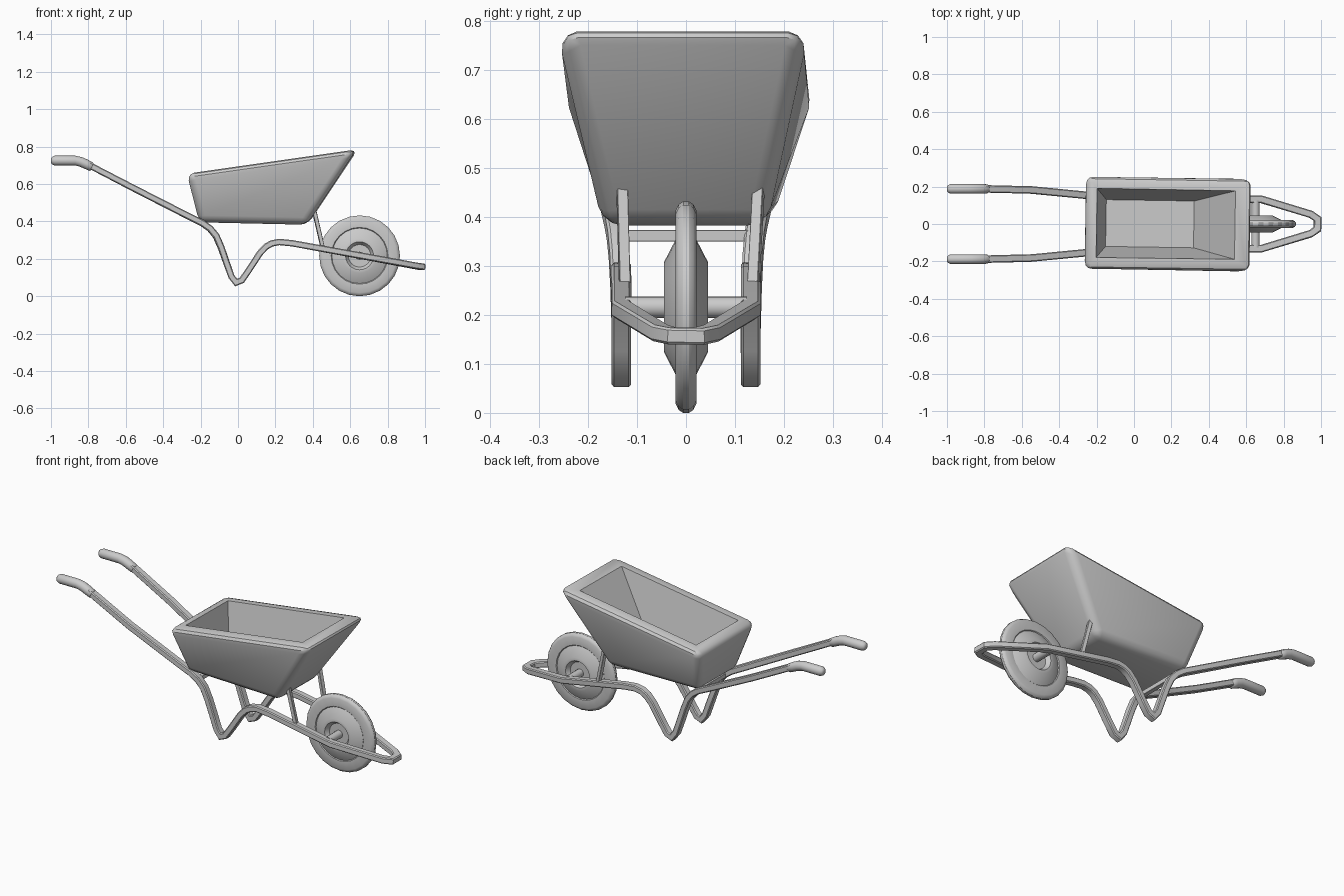
import bpy, bmesh, math
from mathutils import Vector, Matrix

if "Cube" in bpy.data.objects:
    bpy.data.objects.remove(bpy.data.objects["Cube"])


def finish(name, bm, angle=35):
    bmesh.ops.recalc_face_normals(bm, faces=bm.faces)
    me = bpy.data.meshes.new(name)
    bm.to_mesh(me)
    bm.free()
    ob = bpy.data.objects.new(name, me)
    bpy.context.collection.objects.link(ob)
    bpy.ops.object.select_all(action='DESELECT')
    ob.select_set(True)
    bpy.context.view_layer.objects.active = ob
    bpy.ops.object.shade_smooth_by_angle(angle=math.radians(angle))
    return ob


def skin(bm, rings, caps=True):
    rings = [[bm.verts.new(p) for p in r] for r in rings]
    n = len(rings[0])
    for a, b in zip(rings, rings[1:]):
        for i in range(n):
            j = (i + 1) % n
            bm.faces.new((a[i], a[j], b[j], b[i]))
    if caps:
        bm.faces.new(rings[0])
        bm.faces.new(rings[-1])


def bar(name, pts, w, h, c):
    """Sweep a chamfered w x h section along pts with mitred corners."""
    pts = [Vector(p) for p in pts]
    a, b = w / 2, h / 2
    sec = [(a, b - c), (a - c, b), (c - a, b), (-a, b - c),
           (-a, c - b), (c - a, -b), (a - c, -b), (a, c - b)]
    dirs = [(q - p).normalized() for p, q in zip(pts, pts[1:])]
    rings = []
    for i, p in enumerate(pts):
        d = dirs[max(i - 1, 0)]
        n = (d + dirs[min(i, len(dirs) - 1)]).normalized()
        side = d.cross(Vector((0, 0, 1))).normalized()
        up = side.cross(d)
        ring = []
        for u, v in sec:
            o = side * u + up * v
            ring.append(p + o - d * (o.dot(n) / d.dot(n)))
        rings.append(ring)
    bm = bmesh.new()
    skin(bm, rings)
    return finish(name, bm)


def lathe(name, profile, centre, segs, caps=False):
    """Revolve (radius, y) pairs around the y axis."""
    rings = []
    for r, y in profile:
        rings.append([Vector(centre) + Vector((r * math.cos(t), y, r * math.sin(t)))
                      for t in (2 * math.pi * i / segs for i in range(segs))])
    bm = bmesh.new()
    skin(bm, rings, caps)
    return finish(name, bm, 30)


# Frame: one continuous tube from handle, through leg and nose, to other handle
half = [(-.85, .188, .722), (-.8, .188, .703), (-.55, .182, .573), (-.25, .153, .42),
        (-.19, .146, .39), (-.15, .141, .362), (-.117, .137, .322), (-.09, .134, .26),
        (-.06, .132, .175), (-.035, .132, .105), (-.01, .132, .073), (.02, .132, .085),
        (.055, .132, .135), (.117, .132, .23), (.15, .132, .265), (.18, .132, .282),
        (.22, .132, .29), (.29, .132, .283), (.68, .132, .212), (.945, .052, .163),
        (.981, .027, .157)]
bar("frame", half + [(x, -y, z) for x, y, z in reversed(half)], .04, .034, .005)

# Handle grips
grip = [(-1, .725, .012), (-.994, .725, .02), (-.98, .725, .026), (-.87, .725, .026),
        (-.84, .718, .026), (-.81, .705, .026), (-.785, .692, .024), (-.778, .689, .017)]
for s, label in ((1, "left"), (-1, "right")):
    rings = []
    for i, (x, z, r) in enumerate(grip):
        lean = -.25 if 3 < i else 0
        if i > 5:
            lean = -.5
        ax = Vector((1, 0, lean)).normalized()
        up = Vector((-ax.z, 0, ax.x))
        rings.append([Vector((x, s * .188, z)) + up * (r * math.sin(t)) +
                      Vector((0, r * math.cos(t), 0))
                      for t in (2 * math.pi * k / 16 for k in range(16))])
    bm = bmesh.new()
    skin(bm, rings)
    finish(label + "_grip", bm, 50)

# Struts under the sloping front of the tray
for s, label in ((1, "left"), (-1, "right")):
    bar(label + "_strut", [(.403, s * .14 + .009, .475), (.455, s * .131 + .006, .25)],
        .022, .02, .001)

# Cross bar under the back of the tray
bar("cross_bar", [(-.15, -.135, .362), (-.15, .135, .362)], .024, .024, .001)


# Tray: sloped box with rounded outside edges and a sharp inner hollow
def rim(x):
    return .663 + .143 * (x + .214)


def quad(x0, y0, z0, x1, y1, z1):
    return [(x0, -y0, z0), (x1, -y1, z1), (x1, y1, z1), (x0, y0, z0)]


loops = [quad(-.205, .17, .395, .37, .168, .382),
         quad(-.27, .258, rim(-.27), .638, .257, rim(.638)),
         quad(-.2, .185, rim(-.2), .54, .183, rim(.54)),
         quad(-.15, .125, .43, .32, .125, .425)]
bm = bmesh.new()
skin(bm, loops)
bm.verts.ensure_lookup_table()
outer = set(bm.verts[:8])
edges = [e for e in bm.edges if all(v in outer for v in e.verts)]
bmesh.ops.bevel(bm, geom=edges, offset=.04, segments=3, profile=.5, affect='EDGES')
turn = (Matrix.Translation((.18, 0, 0)) @ Matrix.Rotation(math.radians(-.9), 4, 'Z')
        @ Matrix.Translation((-.18, 0, 0)))
bm.transform(turn)
finish("tray", bm, 35)

# Wheel: tyre, dished disc and axle
hub = (.65, 0, .216)
tyre = [(.145, .012), (.152, .02), (.198, .021), (.21, .015), (.216, .006)]
tyre += [(r, -y) for r, y in reversed(tyre)]
lathe("tyre", tyre, hub, 24)
disc = [(.018, .022), (.06, .022), (.075, .045), (.092, .045), (.148, .016)]
disc += [(r, -y) for r, y in reversed(disc)]
lathe("wheel_disc", disc, hub, 24)
lathe("axle", [(.022, -.125), (.022, .125)], hub, 16, True)
